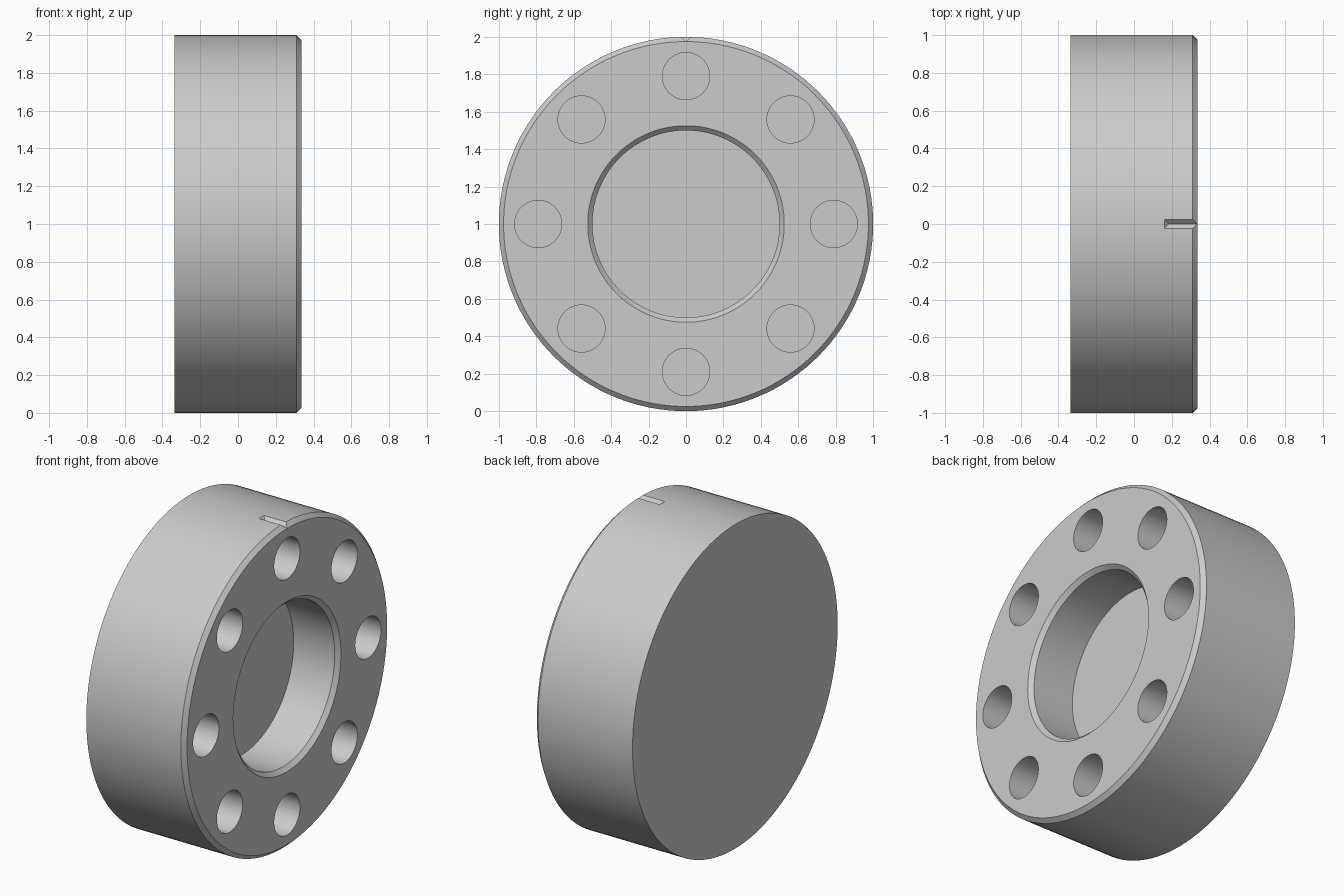
import bpy, bmesh
from math import radians, sin, cos, tau
from mathutils import Matrix, Vector

if "Cube" in bpy.data.objects:
    bpy.data.objects.remove(bpy.data.objects["Cube"], do_unlink=True)

FRONT, BACK = 0.335, -0.335   # flange face and plain rear face along x
CHAMFER = 0.025
BORE_FLOOR = 0.03
HOLE_FLOOR = 0.03

steel = bpy.data.materials.new("light grey metal")
steel.use_nodes = True
grey = (0.6, 0.6, 0.6, 1)
steel.diffuse_color = grey
steel.node_tree.nodes["Principled BSDF"].inputs["Base Color"].default_value = grey


def to_object(name, bm):
    bmesh.ops.recalc_face_normals(bm, faces=bm.faces)
    mesh = bpy.data.meshes.new(name)
    bm.to_mesh(mesh)
    bm.free()
    mesh.materials.append(steel)
    obj = bpy.data.objects.new(name, mesh)
    bpy.context.collection.objects.link(obj)
    return obj


def lathe(name, profile, steps):
    """Spin (x, radius) points about the horizontal disc axis."""
    bm = bmesh.new()
    verts = [bm.verts.new((x, 0, 1 + r)) for x, r in profile]
    edges = [bm.edges.new(pair) for pair in zip(verts, verts[1:])]
    bmesh.ops.spin(bm, geom=verts + edges, cent=(0, 0, 1), axis=(1, 0, 0),
                   angle=tau, steps=steps)
    bmesh.ops.remove_doubles(bm, verts=bm.verts, dist=1e-4)
    return to_object(name, bm)


# Disc with chamfered front rim and a blind, chamfered centre bore
disc = lathe("flange_disc", [
    (BACK, 0), (BACK, 1), (FRONT - CHAMFER, 1), (FRONT, 1 - CHAMFER),
    (FRONT, 0.525), (FRONT - CHAMFER, 0.5), (BORE_FLOOR, 0.5), (BORE_FLOOR, 0)], 128)

# Ring of eight blind bolt holes
bm = bmesh.new()
top = FRONT + 0.1
for i in range(8):
    a = i * tau / 8
    centre = Vector(((top + HOLE_FLOOR) / 2, 0.79 * sin(a), 1 + 0.79 * cos(a)))
    bmesh.ops.create_cone(bm, cap_ends=True, segments=48, radius1=0.126, radius2=0.126,
                          depth=top - HOLE_FLOOR,
                          matrix=Matrix.Translation(centre) @ Matrix.Rotation(radians(90), 4, "Y"))
hole_cutter = to_object("bolt_hole_cutter", bm)

# V-shaped index notch on the rim, with a sloped inner end
bm = bmesh.new()
lift, depth = 0.02, 0.025
half = depth + lift
start = [bm.verts.new(p) for p in
         ((0.16 - lift, -half, 2 + lift), (0.16 - lift, half, 2 + lift), (0.16 + depth, 0, 2 - depth))]
end = [bm.verts.new((top, v.co.y, v.co.z)) for v in start]
bm.faces.new(start)
bm.faces.new(end)
for i in range(3):
    j = (i + 1) % 3
    bm.faces.new((start[i], start[j], end[j], end[i]))
notch_cutter = to_object("index_notch_cutter", bm)

# Cut the openings, then discard the cutters
bpy.ops.object.select_all(action="DESELECT")
disc.select_set(True)
bpy.context.view_layer.objects.active = disc
for cutter in (hole_cutter, notch_cutter):
    cutter.hide_render = True
    mod = disc.modifiers.new("cut", "BOOLEAN")
    mod.operation = "DIFFERENCE"
    mod.solver = "EXACT"
    mod.object = cutter
    bpy.ops.object.modifier_apply(modifier=mod.name)
    bpy.data.objects.remove(cutter, do_unlink=True)

bpy.ops.object.shade_smooth_by_angle(angle=radians(25))
